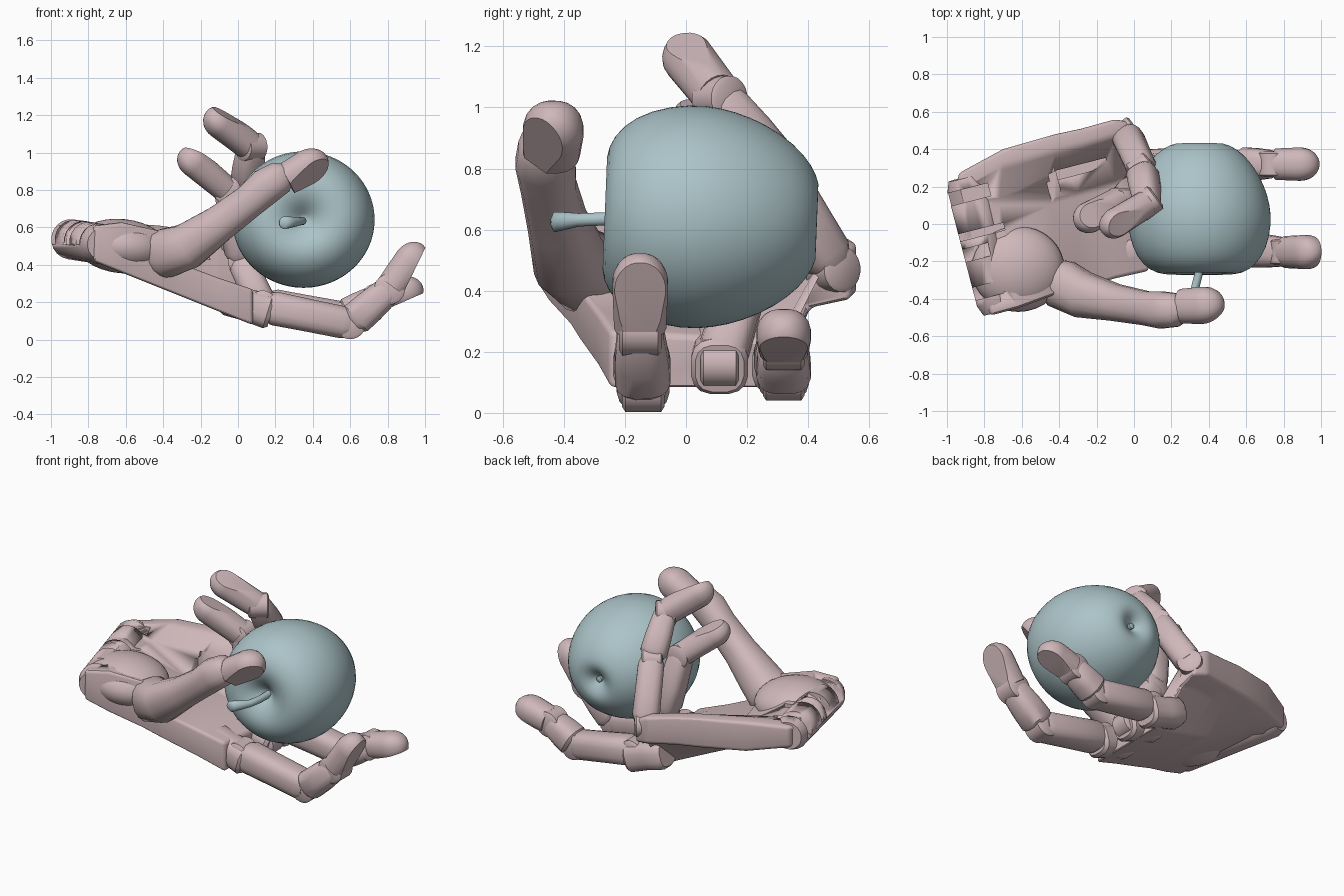
import bpy, bmesh, math
from mathutils import Vector, Matrix

if "Cube" in bpy.data.objects:
    bpy.data.objects.remove(bpy.data.objects["Cube"])


def material(name, rgb):
    m = bpy.data.materials.new(name)
    m.use_nodes = True
    m.diffuse_color = (*rgb, 1)
    m.node_tree.nodes["Principled BSDF"].inputs["Base Color"].default_value = (*rgb, 1)
    return m


PINK = material("dusty pink", (0.62, 0.475, 0.49))
TEAL = material("pale teal", (0.41, 0.55, 0.58))


def finish(name, bm, mat, angle=35, bevel=0):
    bmesh.ops.recalc_face_normals(bm, faces=bm.faces)
    mesh = bpy.data.meshes.new(name)
    bm.to_mesh(mesh)
    bm.free()
    obj = bpy.data.objects.new(name, mesh)
    bpy.context.collection.objects.link(obj)
    mesh.materials.append(mat)
    if bevel:
        mod = obj.modifiers.new("soft edges", "BEVEL")
        mod.width, mod.segments, mod.limit_method = bevel, 3, "ANGLE"
        mod.angle_limit = math.radians(25)
        bake(obj)
    bpy.ops.object.select_all(action="DESELECT")
    obj.select_set(True)
    bpy.context.view_layer.objects.active = obj
    bpy.ops.object.shade_smooth_by_angle(angle=math.radians(angle))
    return obj


def bake(obj):
    bpy.context.view_layer.update()
    dg = bpy.context.evaluated_depsgraph_get()
    mesh = bpy.data.meshes.new_from_object(obj.evaluated_get(dg))
    obj.modifiers.clear()
    obj.data = mesh


def loft(bm, rings):
    """Skin a list of closed rings and cap both ends."""
    vs = [[bm.verts.new(p) for p in ring] for ring in rings]
    n = len(vs[0])
    for a, b in zip(vs, vs[1:]):
        for i in range(n):
            j = (i + 1) % n
            bm.faces.new((a[i], a[j], b[j], b[i]))
    bm.faces.new(vs[0][::-1])
    bm.faces.new(vs[-1])


def ring(center, direction, side, rs, rt, sides=16, power=0.7):
    """Rounded-square cross-section."""
    d = Vector(direction).normalized()
    s = (Vector(side) - d * d.dot(Vector(side))).normalized()
    t = d.cross(s)
    soft = lambda v: math.copysign(abs(v) ** power, v)
    angles = [2 * math.pi * (i + 0.5) / sides for i in range(sides)]
    return [Vector(center) + s * rs * soft(math.cos(a)) + t * rt * soft(math.sin(a)) for a in angles]


def segment(name, p, q, r0, r1, side):
    """Finger bone shell with chamfered ends."""
    p, q = Vector(p), Vector(q)
    spec = [(0, 0.82 * r0), (0.1, r0), (0.45, r0 * 0.97), (0.92, r1), (1, 0.85 * r1)]
    bm = bmesh.new()
    loft(bm, [ring(p.lerp(q, f), q - p, side, r, r) for f, r in spec])
    return finish(name, bm, PINK)


def fingertip(name, p, q, r, side, nail, flat):
    """Domed tip, flat at the base, with a flat nail sliced off one side."""
    p, q = Vector(p), Vector(q)
    axis = (q - p).normalized()
    length = (q - p).length
    dome = min(0.7, 1.2 * r / length)
    rings = [ring(p, axis, side, r * 0.94, r * 0.88, 20, 0.85)]
    for k in range(9):
        a = k / 8 * math.radians(86)
        f = 1 - dome + dome * math.sin(a)
        rings.append(ring(p.lerp(q, f), axis, side, r * math.cos(a), r * 0.95 * math.cos(a), 20, 0.85))
    bm = bmesh.new()
    loft(bm, rings)
    out = (Vector(nail) - axis * axis.dot(Vector(nail))).normalized()
    cut = bmesh.ops.bisect_plane(bm, geom=bm.verts[:] + bm.edges[:] + bm.faces[:],
                                 plane_co=p + out * r * flat, plane_no=out + axis * 0.18,
                                 clear_outer=True)
    rim = [e for e in cut["geom_cut"] if isinstance(e, bmesh.types.BMEdge)]
    bmesh.ops.edgeloop_fill(bm, edges=rim)
    return finish(name, bm, PINK, 30)


def hinge(name, center, side, r, width):
    bm = bmesh.new()
    c, s = Vector(center), Vector(side).normalized()
    up = (0, 0, 1)
    loft(bm, [ring(c + s * width * f, s, up, r * k, r * k, 20, 1)
              for f, k in ((-1, 0.8), (-0.85, 1), (0.85, 1), (1, 0.8))])
    return finish(name, bm, PINK)


def finger(name, joints, r, side, nail, flat):
    pts = [Vector(j) for j in joints]
    for i, p in enumerate(pts[:-1]):
        q = pts[i + 1]
        gap = (q - p).normalized() * 0.02
        hinge(f"{name}_hinge_{i + 1}", p, side, r * 0.9, r * 0.75)
        if i == len(pts) - 2:
            fingertip(f"{name}_tip", p + gap, q, r, side, nail, flat)
        else:
            segment(f"{name}_segment_{i + 1}", p + gap, q, r, r * (0.95 - 0.1 * i), side)


# Palm: lofted cupped slab with a raised beam on the little finger side
def under(x):
    return 0.43 - 0.4 * (x + 0.8)


stations = [  # left xy, middle xy, right xy, top heights l m r, beam underside
    ((-0.77, -0.49), (-0.86, 0.08), (-0.94, 0.27), (0.61, 0.61, 0.61), 0.48),
    ((-0.62, -0.45), (-0.72, 0.12), (-0.70, 0.40), (0.63, 0.57, 0.63), 0.44),
    ((-0.43, -0.38), (-0.45, 0.12), (-0.42, 0.48), (0.59, 0.42, 0.61), 0.42),
    ((-0.31, -0.35), (-0.30, 0.16), (-0.28, 0.51), (0.41, 0.37, 0.59), 0.41),
    ((-0.10, -0.29), (-0.10, 0.22), (-0.10, 0.56), (0.33, 0.29, 0.56), 0.39),
    ((0.08, -0.25), (0.08, 0.31), (-0.01, 0.54), (0.27, 0.24, 0.52), 0.37),
]
rows = []
for l, m, r, (tl, tm, tr), low in stations:
    inner = (r[0], r[1] - 0.09)
    rows.append([(*l, under(l[0])), (*m, under(m[0])), (r[0], r[1] - 0.14, low - 0.03), (*r, low),
                 (*r, tr), (*inner, tr), (*m, tm), (*l, tl)])
bm = bmesh.new()
loft(bm, rows)
palm = finish("palm", bm, PINK, 30, 0.02)

# Wrist barrel and thumb mound
barrel = hinge("wrist_barrel", (-0.815, -0.11, 0.525), (-0.26, 1, 0.04), 0.108, 0.37)
bm = bmesh.new()
bmesh.ops.create_uvsphere(bm, u_segments=32, v_segments=16, radius=1)
bmesh.ops.transform(bm, verts=bm.verts, matrix=Matrix.Translation((-0.62, -0.24, 0.50))
                    @ Matrix.Rotation(0.1, 4, "Y") @ Matrix.Diagonal((0.25, 0.23, 0.145, 1)))
finish("thumb_mound", bm, PINK)

# Wrist slots and palm groove, open on the inner side only
slots = [((-0.91, 0.15, 0.62), (0.28, 0.07, 0.22)), ((-0.84, -0.05, 0.62), (0.3, 0.04, 0.2)),
         ((-0.87, -0.16, 0.62), (0.2, 0.07, 0.22)), ((-0.80, -0.36, 0.62), (0.2, 0.07, 0.22)),
         ((-0.30, 0.29, 0.48), (0.32, 0.05, 0.1)), ((-0.43, 0.20, 0.46), (0.06, 0.16, 0.08))]
for center, size in slots:
    bm = bmesh.new()
    bmesh.ops.create_cube(bm, size=1, matrix=Matrix.Translation(center)
                          @ Matrix.Rotation(0.25, 4, "Z") @ Matrix.Diagonal((*size, 1)))
    cutter = finish("slot_cutter", bm, PINK)
    cutter.hide_render = True
    for target in (palm, barrel):
        mod = target.modifiers.new("slot", "BOOLEAN")
        mod.operation, mod.object, mod.solver = "DIFFERENCE", cutter, "EXACT"
        bake(target)
    bpy.data.objects.remove(cutter)

# Four fingers, three of them rooted in knuckle cups at the palm edge
across = (0, 1, 0)
for cup, y in (("index", -0.145), ("middle", 0.11), ("ring", 0.31)):
    segment(f"{cup}_knuckle_cup", (-0.08, y, 0.225), (0.18, y, 0.145), 0.09, 0.095, across)
finger("index_finger", [(0.13, -0.145, 0.18), (0.60, -0.14, 0.085), (0.81, -0.15, 0.27),
                        (0.985, -0.15, 0.51)], 0.092, across, (0.8, 0, -0.6), 0.8)
finger("middle_finger", [(0.14, 0.11, 0.16), (0.02, 0.19, 0.42), (-0.06, 0.13, 0.80),
                         (-0.305, 0.0, 1.005)], 0.083, across, (0.3, 0.2, 0.9), 1.1)
finger("ring_finger", [(0.14, 0.31, 0.19), (0.56, 0.32, 0.12), (0.74, 0.32, 0.22),
                       (0.99, 0.32, 0.28)], 0.09, across, (0.5, 0, -0.85), 0.8)
finger("little_finger", [(-0.04, 0.48, 0.47), (0.045, 0.29, 0.80), (0.07, 0.11, 1.03),
                         (-0.165, -0.035, 1.215)], 0.083, (0.8, 0.6, 0), (0.5, -0.2, 0.8), 1.1)

# Thumb: one flowing shell and a domed tip
path = [((-0.46, -0.27, 0.45), 0.10), ((-0.39, -0.32, 0.46), 0.135), ((-0.27, -0.38, 0.50), 0.125),
        ((-0.10, -0.42, 0.62), 0.10), ((0.06, -0.45, 0.74), 0.092), ((0.15, -0.46, 0.82), 0.10),
        ((0.23, -0.46, 0.87), 0.09), ((0.26, -0.46, 0.885), 0.065)]
centers = [Vector(p) for p, _ in path]
bm = bmesh.new()
loft(bm, [ring(c, centers[min(i + 1, 7)] - centers[max(i - 1, 0)], across, path[i][1], path[i][1], 16, 0.85)
          for i, c in enumerate(centers)])
finish("thumb_shell", bm, PINK, 40)
fingertip("thumb_tip", (0.26, -0.44, 0.86), (0.475, -0.43, 0.98), 0.1, across, (0.3, -0.6, -0.7), 0.8)

# Apple: profile revolved about its tilted core
profile = [(-0.17, 0), (-0.19, 0.03), (-0.24, 0.08), (-0.27, 0.15), (-0.265, 0.22), (-0.22, 0.29),
           (-0.13, 0.345), (0, 0.37), (0.1, 0.362), (0.2, 0.335), (0.3, 0.285), (0.38, 0.22),
           (0.425, 0.15), (0.435, 0.10), (0.41, 0.05), (0.38, 0.02), (0.375, 0)]
bm = bmesh.new()
vs = [bm.verts.new((0, y, r)) for y, r in profile]
edges = [bm.edges.new(pair) for pair in zip(vs, vs[1:])]
bmesh.ops.spin(bm, geom=vs + edges, axis=(0, 1, 0), cent=(0, 0, 0), steps=48, angle=2 * math.pi)
bmesh.ops.remove_doubles(bm, verts=bm.verts, dist=0.0005)
bmesh.ops.transform(bm, verts=bm.verts, matrix=Matrix.Translation((0.35, 0.0, 0.643))
                    @ Matrix.Rotation(-0.04, 4, "X") @ Matrix.Diagonal((1.045, 1, 1, 1)))
apple = finish("apple", bm, TEAL, 80)
mod = apple.modifiers.new("round", "SUBSURF")
mod.levels = mod.render_levels = 1

# Stem and bottom bud
stem = [((0.345, -0.15, 0.635), 0.022), ((0.345, -0.27, 0.635), 0.022), ((0.325, -0.35, 0.632), 0.022),
        ((0.28, -0.40, 0.628), 0.03), ((0.25, -0.43, 0.625), 0.034), ((0.24, -0.438, 0.625), 0.02)]
bm = bmesh.new()
loft(bm, [ring(p, (-0.3, -1, 0), (0, 0, 1), r, r, 14, 1) for p, r in stem])
finish("apple_stem", bm, TEAL, 50)
hinge("apple_bud", (0.35, 0.385, 0.628), (0, 1, 0), 0.018, 0.015).data.materials[0] = TEAL
